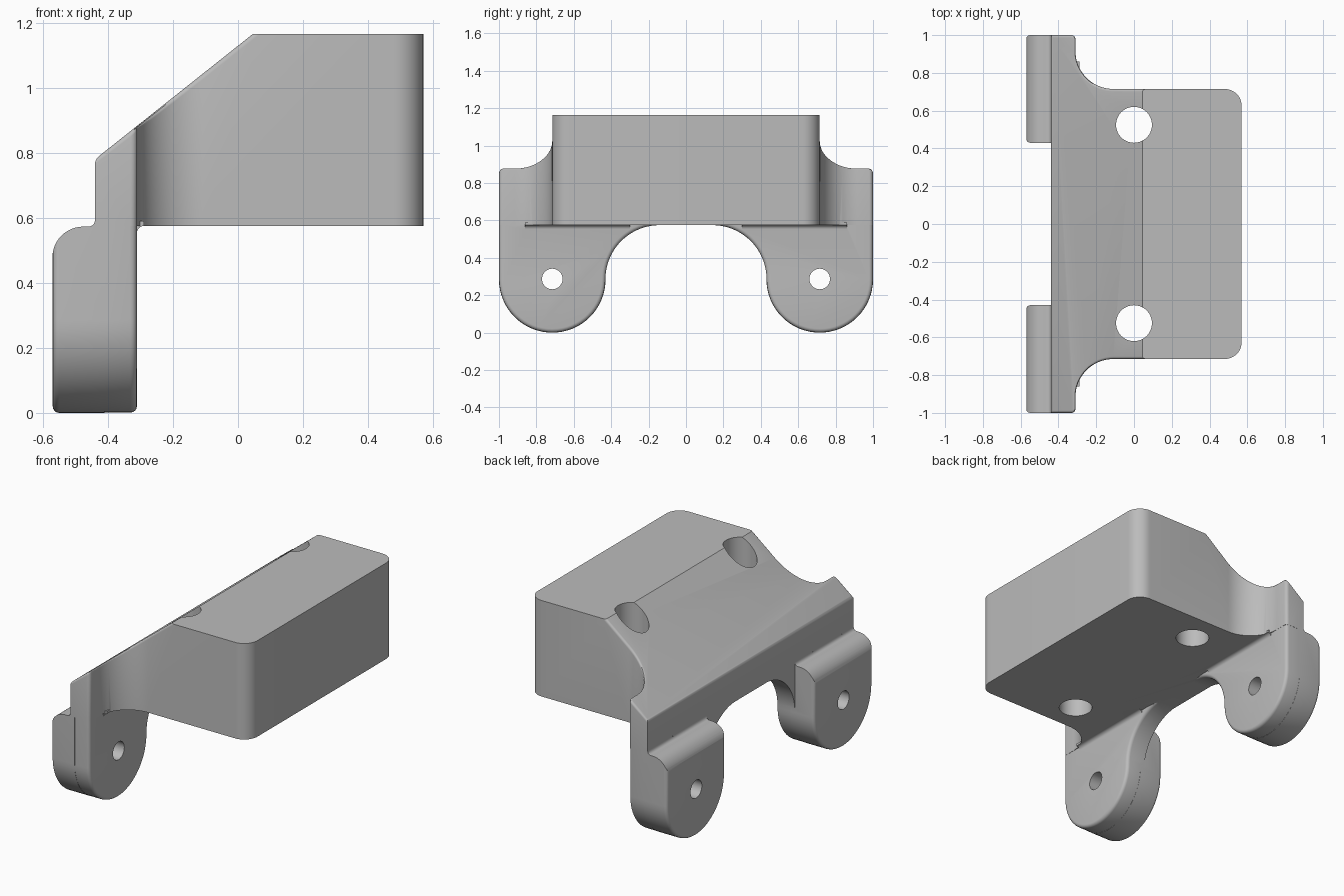
import bpy, bmesh, math
from mathutils import Vector

if "Cube" in bpy.data.objects:
    bpy.data.objects.remove(bpy.data.objects["Cube"], do_unlink=True)

grey = bpy.data.materials.new("plain grey")
grey.use_nodes = True
colour = (0.5, 0.5, 0.5, 1)
grey.diffuse_color = colour
grey.node_tree.nodes["Principled BSDF"].inputs["Base Color"].default_value = colour


def arc(cx, cy, r, start, end, n=12):
    angles = [math.radians(start + (end - start) * i / n) for i in range(n + 1)]
    return [(cx + r * math.cos(a), cy + r * math.sin(a)) for a in angles]


def prism(name, outline, axis, low, high, shape=None):
    """Extrude a 2D outline along an axis; shape edits the bmesh afterwards."""
    place = {"x": lambda u, v, t: (t, u, v),
             "y": lambda u, v, t: (u, t, v),
             "z": lambda u, v, t: (u, v, t)}[axis]
    bm = bmesh.new()
    a = [bm.verts.new(place(u, v, low)) for u, v in outline]
    b = [bm.verts.new(place(u, v, high)) for u, v in outline]
    bm.faces.new(a)
    bm.faces.new(b)
    for i in range(len(a)):
        j = (i + 1) % len(a)
        bm.faces.new((a[i], a[j], b[j], b[i]))
    bmesh.ops.recalc_face_normals(bm, faces=bm.faces[:])
    if shape:
        shape(bm)
        bmesh.ops.recalc_face_normals(bm, faces=bm.faces[:])
    mesh = bpy.data.meshes.new(name)
    bm.to_mesh(mesh)
    bm.free()
    mesh.materials.append(grey)
    obj = bpy.data.objects.new(name, mesh)
    bpy.context.collection.objects.link(obj)
    return obj


def round_edges(bm, edges, width):
    bmesh.ops.bevel(bm, geom=edges, offset=width, offset_type="OFFSET", segments=4,
                    profile=0.5, affect="EDGES", clamp_overlap=True)


def round_cap(x, width=0.02):
    """Round all edges lying in one x plane."""
    def shape(bm):
        round_edges(bm, [e for e in bm.edges
                         if all(abs(v.co.x - x) < 1e-4 for v in e.verts)], width)
    return shape


def combine(target, tool, operation):
    mod = target.modifiers.new("join", "BOOLEAN")
    mod.operation, mod.object, mod.solver = operation, tool, "EXACT"
    bpy.ops.object.select_all(action="DESELECT")
    bpy.context.view_layer.objects.active = target
    target.select_set(True)
    bpy.ops.object.modifier_apply(modifier=mod.name)
    bpy.data.objects.remove(tool, do_unlink=True)


def mirrored(half):
    return half + [(u, -v) for u, v in reversed(half)]


# Block with flared wings, cut by the slope
def slope_cut(bm):
    ridge, foot = Vector((0.045, 0, 1.165)), Vector((-0.44, 0, 0.78))
    run = ridge - foot
    cut = bmesh.ops.bisect_plane(bm, geom=bm.verts[:] + bm.edges[:] + bm.faces[:],
                                 plane_co=ridge, plane_no=(-run.z, 0, run.x),
                                 clear_outer=True)["geom_cut"]
    edges = [e for e in cut if isinstance(e, bmesh.types.BMEdge)]
    if any(e.is_boundary for e in edges):
        bmesh.ops.holes_fill(bm, edges=[e for e in bm.edges if e.is_boundary], sides=0)
    bmesh.ops.recalc_face_normals(bm, faces=bm.faces[:])
    round_edges(bm, [e for e in edges if min(v.co.z for v in e.verts) < 1.16], 0.014)


block_half = (arc(0.48, 0.625, 0.09, 0, 90) + arc(-0.11, 0.915, 0.2, 270, 180, 16)
              + arc(-0.33, 0.98, 0.02, 0, 90, 4) + [(-0.44, 1)])
bracket = prism("bracket", mirrored(block_half), "z", 0.575, 1.165, slope_cut)

# Upright plate with the arch between two round feet
plate_half = (arc(0.141, 0.285, 0.29, 90, 0, 20)
              + arc(0.715, 0.285, 0.284, 180, 360, 32)[1:] + [(0.999, 0.65)])
plate_outline = plate_half + [(-y, z) for y, z in reversed(plate_half)]
combine(bracket, prism("plate", plate_outline, "x", -0.439, -0.311, round_cap(-0.311)),
        "UNION")

for side in (1, -1):
    # Thick rounded lug with a curved shoulder
    foot = arc(side * 0.715, 0.285, 0.285, 180, 360, 32)
    foot += [(side * 0.715 + 0.285, 0.7), (side * 0.715 - 0.285, 0.7)]
    lug = prism("lug", foot, "x", -0.57, -0.41, round_cap(-0.57))
    shoulder = ([(-0.4, -0.02), (-0.571, -0.02)] + arc(-0.476, 0.478, 0.095, 180, 90)
                + arc(-0.46, 0.593, 0.02, 270, 360, 5) + [(-0.4, 0.593)])
    y0, y1 = sorted((side * 0.4, side * 1.05))
    combine(lug, prism("shoulder", shoulder, "y", y0, y1), "INTERSECT")
    combine(bracket, lug, "UNION")

    # Small fillet under the block
    fillet = [(-0.33, 0.59), (-0.33, 0.553)] + arc(-0.289, 0.553, 0.022, 180, 90, 5)
    fillet += [(-0.289, 0.59)]
    y0, y1 = sorted((side * 0.3, side * 0.86))
    combine(bracket, prism("fillet", fillet, "y", y0, y1), "UNION")

    # Vertical hole through the block and cross hole through the lug
    combine(bracket, prism("block_hole", arc(0, side * 0.525, 0.095, 0, 354, 59),
                           "z", 0.4, 1.4), "DIFFERENCE")
    combine(bracket, prism("lug_hole", arc(side * 0.715, 0.287, 0.055, 0, 350, 35),
                           "x", -0.7, -0.2), "DIFFERENCE")

bpy.ops.object.select_all(action="DESELECT")
bracket.select_set(True)
bpy.context.view_layer.objects.active = bracket
bpy.ops.object.shade_smooth_by_angle(angle=math.radians(30))
